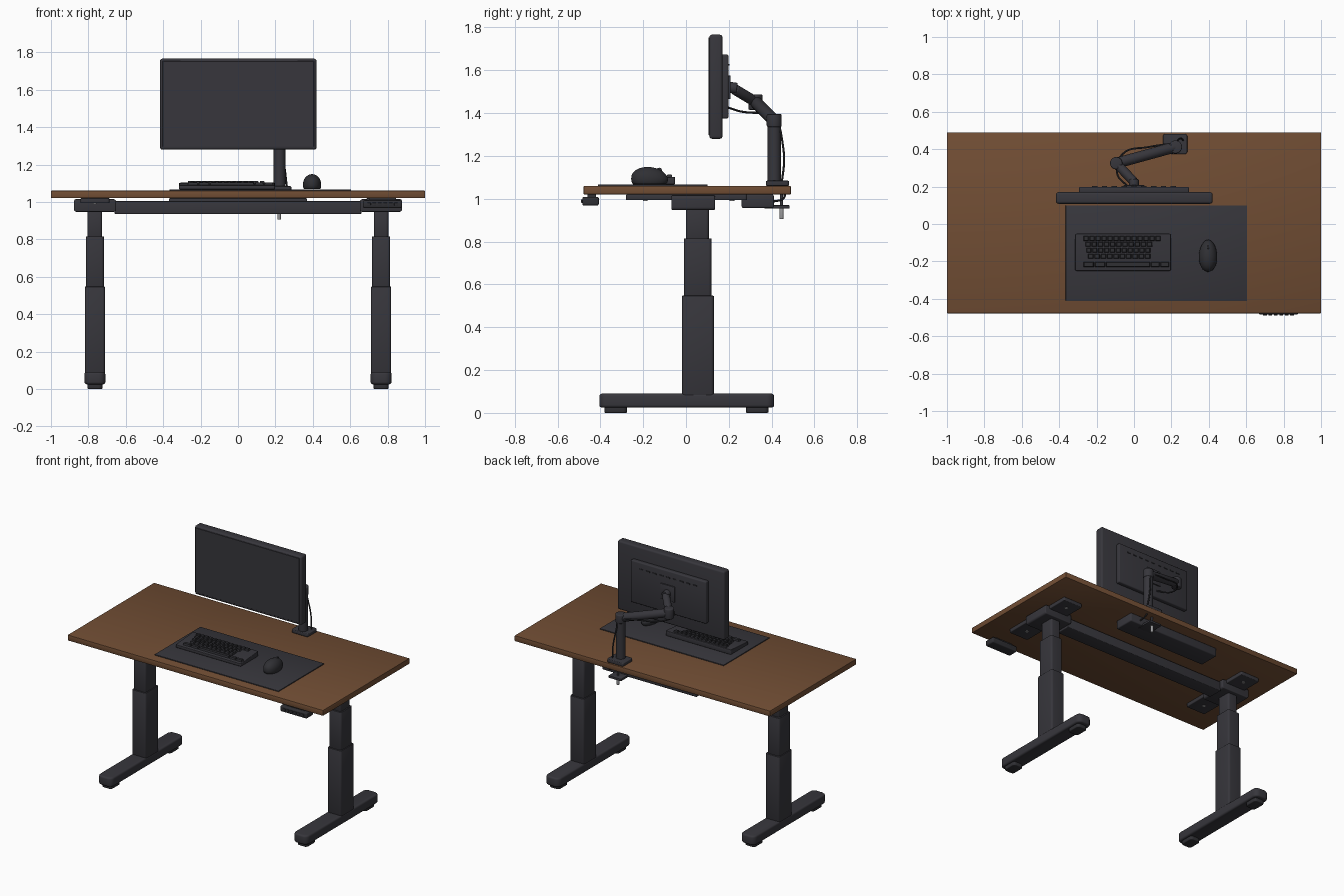
import bpy, bmesh, math
from mathutils import Vector, Matrix

if "Cube" in bpy.data.objects:
    bpy.data.objects.remove(bpy.data.objects["Cube"])


def mat(name, r, g, b):
    m = bpy.data.materials.new(name)
    m.diffuse_color = (r, g, b, 1)
    m.use_nodes = True
    m.node_tree.nodes["Principled BSDF"].inputs["Base Color"].default_value = m.diffuse_color
    return m


WOOD = mat("walnut wood", 0.165, 0.075, 0.034)
DARK = mat("charcoal metal", 0.038, 0.037, 0.045)
BLACK = mat("dark plastic", 0.029, 0.029, 0.034)
STEEL = mat("light steel", 0.32, 0.32, 0.33)


def finish(name, bm, m):
    bmesh.ops.recalc_face_normals(bm, faces=bm.faces)
    me = bpy.data.meshes.new(name)
    bm.to_mesh(me)
    bm.free()
    me.materials.append(m)
    ob = bpy.data.objects.new(name, me)
    bpy.context.collection.objects.link(ob)
    return ob


def add_box(bm, x, y, z):
    size = (x[1] - x[0], y[1] - y[0], z[1] - z[0])
    mid = Vector((sum(x) / 2, sum(y) / 2, sum(z) / 2))
    return bmesh.ops.create_cube(bm, size=1, matrix=Matrix.Translation(mid) @ Matrix.Diagonal((*size, 1)))["verts"]


def box(name, x, y, z, m, bevel=0.0, seg=3, only=None):
    """Box from ranges; `only` bevels just the edges running along one axis first."""
    bm = bmesh.new()
    add_box(bm, x, y, z)
    if only:
        axis, r = only
        es = [e for e in bm.edges if abs((e.verts[0].co - e.verts[1].co).normalized()[axis]) > 0.9]
        bmesh.ops.bevel(bm, geom=es, offset=r, segments=5, profile=0.5, affect='EDGES')
    if bevel:
        es = [e for e in bm.edges if e.calc_face_angle(0) > 0.8]
        bmesh.ops.bevel(bm, geom=es, offset=bevel, segments=seg, profile=0.5, affect='EDGES')
    return finish(name, bm, m)


def rod(name, a, b, r, m, bevel=0.0, sides=28):
    """Cylinder between two points."""
    a, b = Vector(a), Vector(b)
    d = b - a
    M = Matrix.Translation((a + b) / 2) @ d.to_track_quat('Z', 'Y').to_matrix().to_4x4()
    bm = bmesh.new()
    bmesh.ops.create_cone(bm, cap_ends=True, segments=sides, radius1=r, radius2=r, depth=d.length, matrix=M)
    if bevel:
        es = [e for e in bm.edges if e.calc_face_angle(0) > 0.8]
        bmesh.ops.bevel(bm, geom=es, offset=bevel, segments=3, profile=0.5, affect='EDGES')
    return finish(name, bm, m)


def cable(name, pts, r):
    cu = bpy.data.curves.new(name, 'CURVE')
    cu.dimensions = '3D'
    cu.bevel_depth, cu.bevel_resolution, cu.resolution_u = r, 2, 8
    sp = cu.splines.new('BEZIER')
    sp.bezier_points.add(len(pts) - 1)
    for p, co in zip(sp.bezier_points, pts):
        p.co = co
        p.handle_left_type = p.handle_right_type = 'AUTO'
    cu.materials.append(BLACK)
    ob = bpy.data.objects.new(name, cu)
    bpy.context.collection.objects.link(ob)
    bpy.ops.object.select_all(action='DESELECT')
    ob.select_set(True)
    bpy.context.view_layer.objects.active = ob
    bpy.ops.object.convert(target='MESH')


# Desk top
box("desk_top", (-1, 1), (-0.478, 0.49), (1.02, 1.06), WOOD, 0.004, 2)

# Two telescopic legs, each with a foot, pads and top bracket
for s, side in ((-1, "left"), (1, "right")):
    cx = s * 0.765

    def span(half, c=cx):
        return (c - half, c + half)

    box(f"{side}_foot", span(0.056), (-0.405, 0.412), (0.025, 0.09), DARK, 0.012, only=(2, 0.035))
    for y, end in ((-0.328, "front"), (0.332, "back")):
        box(f"{side}_{end}_foot_pad", span(0.04), (y - 0.053, y + 0.053), (0, 0.03), BLACK, 0.006, only=(2, 0.02))
    for name, hx, y0, y1, z0, z1 in (("lower", 0.054, -0.019, 0.130, 0.08, 0.547),
                                     ("middle", 0.048, -0.010, 0.119, 0.54, 0.815),
                                     ("upper", 0.039, 0.000, 0.107, 0.81, 0.955)):
        box(f"{side}_{name}_column", span(hx), (y0, y1), (z0, z1), DARK, 0.003, 2, only=(2, 0.014))
    box(f"{side}_motor_housing", span(0.113), (-0.068, 0.135), (0.947, 1.015), DARK, 0.006, only=(1, 0.014))
    box(f"{side}_mount_plate", span(0.078), (-0.28, 0.286), (0.993, 1.02), DARK, 0.005, only=(2, 0.012))
    for y, end in ((-0.19, "front"), (0.215, "back")):
        rod(f"{side}_{end}_bracket_screw", (cx, y, 0.990), (cx, y, 1.0), 0.011, STEEL, sides=12)

# Cross beam and control box under the top
box("cross_beam", (-0.66, 0.66), (0.0, 0.107), (0.935, 1.004), DARK, 0.005)
box("control_box", (-0.37, 0.37), (0.26, 0.41), (0.957, 1.02), DARK, 0.008)

# Height control panel with its row of buttons
box("height_controller", (0.667, 0.877), (-0.484, -0.407), (0.968, 1.009), BLACK, 0.008, only=(1, 0.01))
box("controller_stem", (0.70, 0.845), (-0.46, -0.42), (1.005, 1.02), BLACK)
for i in range(6):
    x = 0.70 + i * 0.029
    box("controller_button", (x - 0.010, x + 0.010), (-0.490, -0.48), (0.981, 0.996), BLACK, 0.002, 2)

# Desk pad
box("desk_pad", (-0.365, 0.605), (-0.412, 0.1), (1.06, 1.067), DARK, 0.002, 2)

# Keyboard: wedge case and sloped rows of keys
SLOPE = 0.075
case = box("keyboard_case", (-0.315, 0.197), (-0.25, -0.052), (1.067, 1.088), DARK, 0.004, only=(2, 0.008))
for v in case.data.vertices:
    if v.co.z > 1.078:
        v.co.z += SLOPE * (v.co.y + 0.25)


def row(x0, x1, n):
    w = (x1 - x0) / n
    return [(x0 + i * w, x0 + (i + 1) * w) for i in range(n)]


ROWS = ((-0.077, row(-0.272, 0.145, 13)), (-0.108, row(-0.262, 0.100, 11)),
        (-0.140, row(-0.257, 0.090, 11)), (-0.172, row(-0.248, 0.090, 10)),
        (-0.216, row(-0.272, -0.152, 2) + [(-0.152, 0.088)] + row(0.088, 0.19, 2)))
bm = bmesh.new()
for y, keys in ROWS:
    for a, b in keys:
        z = 1.086 + SLOPE * (y + 0.25)
        vs = add_box(bm, (a + 0.002, b - 0.002), (y - 0.013, y + 0.013), (z, z + 0.014))
        for v in vs:  # taper the cap
            if v.co.z > z + 0.01:
                v.co.x += 0.004 if v.co.x < (a + b) / 2 else -0.004
                v.co.y += 0.003 if v.co.y < y else -0.003
finish("keyboard_keys", bm, BLACK)

# Mouse: squashed sphere with a flat base, plus wheel
bm = bmesh.new()
bmesh.ops.create_uvsphere(bm, u_segments=32, v_segments=20, radius=1)
for v in bm.verts:
    x, y, z = v.co
    f = 1 - 0.08 * y
    v.co = (0.396 + 0.049 * x * f, -0.17 + 0.086 * y, max(1.069, 1.092 + 0.056 * z - 0.006 * y * (z > 0)))
bmesh.ops.remove_doubles(bm, verts=bm.verts, dist=0.0002)
finish("mouse_body", bm, BLACK)
rod("mouse_wheel", (0.392, -0.125, 1.132), (0.400, -0.125, 1.132), 0.013, DARK, sides=16)

# Monitor: shell, screen plate, rear bulge and vents
box("monitor_shell", (-0.417, 0.420), (0.109, 0.170), (1.28, 1.766), DARK, 0.012)
box("monitor_screen", (-0.403, 0.406), (0.106, 0.112), (1.296, 1.753), DARK, 0.001, 1)
box("monitor_back_bulge", (-0.295, 0.295), (0.165, 0.199), (1.375, 1.673), DARK, 0.008)
for i in range(9):
    x = -0.21 + i * 0.0525
    box("monitor_vent", (x - 0.014, x + 0.014), (0.197, 0.203), (1.622, 1.630), BLACK)
box("monitor_mount_plate", (-0.055, 0.055), (0.197, 0.208), (1.465, 1.575), DARK, 0.003, 2)

# Monitor arm: clamp, pole, two links and joints
box("clamp_base", (0.155, 0.285), (0.373, 0.482), (1.06, 1.084), DARK, 0.005, only=(2, 0.014))
box("clamp_lower_plate", (0.170, 0.270), (0.365, 0.484), (0.954, 0.970), DARK, 0.003, 2)
rod("clamp_post", (0.22, 0.446, 0.96), (0.22, 0.446, 1.025), 0.008, DARK, sides=16)
rod("clamp_screw", (0.22, 0.446, 0.905), (0.22, 0.446, 0.957), 0.010, STEEL, 0.002, 16)
rod("arm_pole", (0.222, 0.412, 1.08), (0.222, 0.412, 1.345), 0.031, DARK)
rod("arm_pole_cap", (0.222, 0.412, 1.335), (0.222, 0.412, 1.395), 0.035, DARK, 0.006)
rod("arm_lower_link", (0.222, 0.412, 1.365), (-0.095, 0.325, 1.452), 0.029, DARK, 0.008)
rod("arm_elbow", (-0.095, 0.325, 1.415), (-0.095, 0.325, 1.487), 0.033, DARK, 0.006)
rod("arm_upper_link", (-0.095, 0.325, 1.452), (0.0, 0.225, 1.512), 0.025, DARK, 0.006)
rod("arm_head", (0, 0.204, 1.52), (0, 0.238, 1.515), 0.026, DARK, 0.004)

# Cables along the arm and pole
cable("arm_cable", [(-0.03, 0.198, 1.425), (-0.09, 0.27, 1.405), (-0.06, 0.375, 1.40),
                    (0.08, 0.412, 1.385), (0.20, 0.43, 1.37)], 0.005)
cable("pole_cable", [(0.225, 0.43, 1.37), (0.235, 0.448, 1.28), (0.25, 0.458, 1.18), (0.262, 0.448, 1.08)], 0.005)
cable("under_cable", [(0.272, 0.46, 1.03), (0.282, 0.458, 1.005), (0.29, 0.40, 0.985)], 0.005)

# Smooth shading with sharp edges kept
bpy.ops.object.select_all(action='SELECT')
bpy.context.view_layer.objects.active = bpy.data.objects["desk_top"]
bpy.ops.object.shade_smooth_by_angle(angle=math.radians(35))
